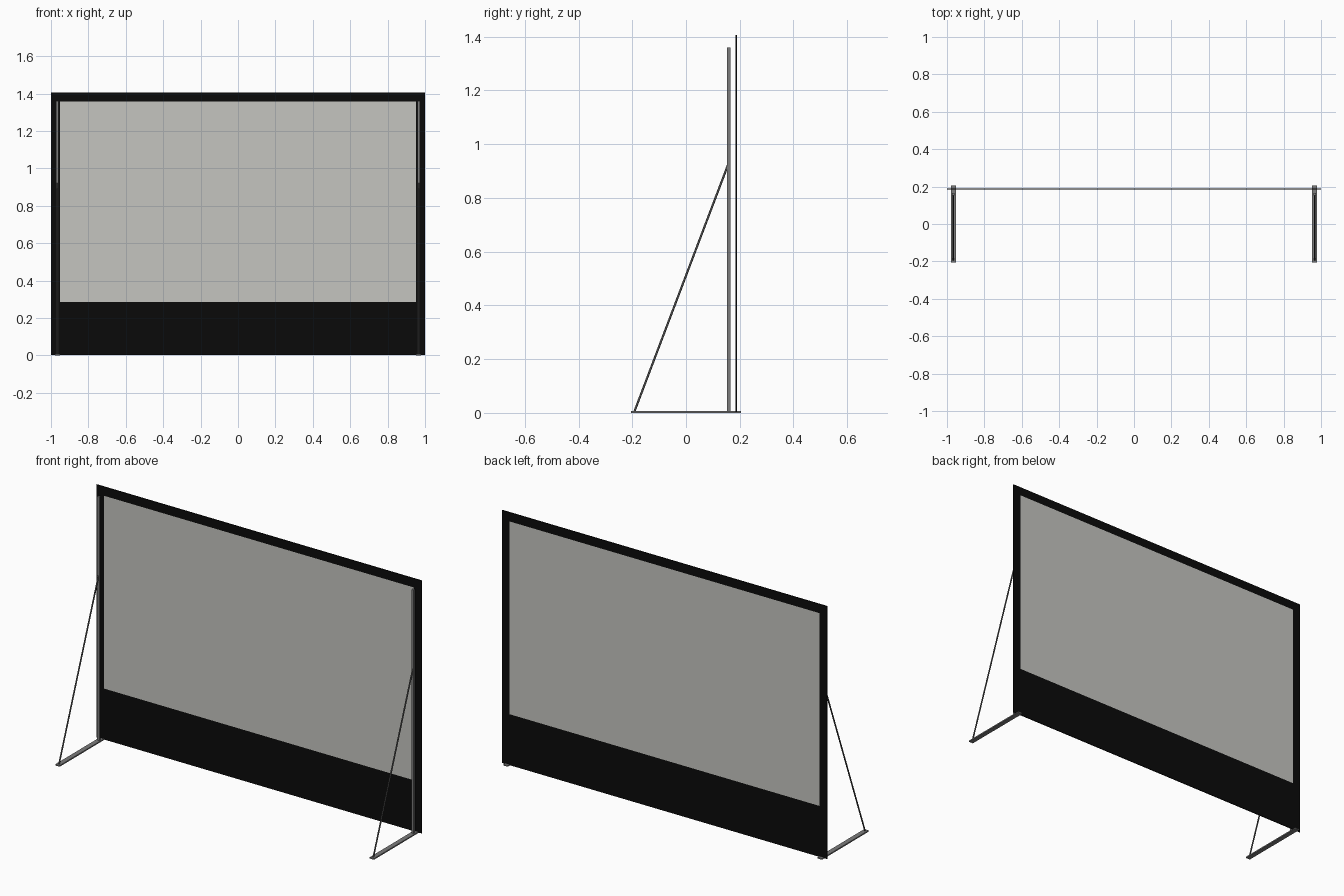
import bpy, bmesh
from mathutils import Vector

if "Cube" in bpy.data.objects:
    bpy.data.objects.remove(bpy.data.objects["Cube"])


def material(name, rgb):
    m = bpy.data.materials.new(name)
    m.diffuse_color = (*rgb, 1)
    m.use_nodes = True
    m.node_tree.nodes["Principled BSDF"].inputs["Base Color"].default_value = m.diffuse_color
    return m


BLACK = material("black fabric", (0.003, 0.003, 0.003))
SCREEN = material("screen grey", (0.56, 0.56, 0.53))
STEEL = material("steel grey", (0.2, 0.2, 0.2))
DARK = material("dark steel", (0.07, 0.07, 0.07))


def box(name, lo, hi, mat):
    """Axis-aligned box between two corners."""
    lo, hi = Vector(lo), Vector(hi)
    bm = bmesh.new()
    bmesh.ops.create_cube(bm, size=1)
    for v in bm.verts:
        v.co = (lo + hi) / 2 + v.co * (hi - lo)
    return finish(name, bm, mat)


def rod(name, a, b, radius, mat):
    """Round rod between two points."""
    a, b = Vector(a), Vector(b)
    bm = bmesh.new()
    bmesh.ops.create_cone(bm, cap_ends=True, segments=12, radius1=radius,
                          radius2=radius, depth=(b - a).length)
    turn = (b - a).to_track_quat('Z', 'Y').to_matrix().to_4x4()
    turn.translation = (a + b) / 2
    bm.transform(turn)
    return finish(name, bm, mat)


def finish(name, bm, mat):
    me = bpy.data.meshes.new(name)
    bm.to_mesh(me)
    bm.free()
    me.materials.append(mat)
    ob = bpy.data.objects.new(name, me)
    bpy.context.collection.objects.link(ob)
    return ob


# Sheet: projection area with black borders around it
Y0, Y1 = 0.184, 0.189
LEFT, BOTTOM, TOP = 0.952, 0.286, 1.357
box("projection_panel", (-LEFT, Y0, BOTTOM), (LEFT, Y1, TOP), SCREEN)
box("top_border", (-1, Y0, TOP), (1, Y1, 1.407), BLACK)
box("lower_skirt", (-1, Y0, 0.003), (1, Y1, BOTTOM), BLACK)

# Side borders and the stands, mirrored left and right
for side, s in (("left", -1), ("right", 1)):
    x = 0.966 * s
    box(side + "_border", (min(s, LEFT * s), Y0, BOTTOM),
        (max(s, LEFT * s), Y1, TOP), BLACK)
    box(side + "_foot", (x - 0.0135, -0.205, 0), (x + 0.0135, 0.205, 0.007), STEEL)
    box(side + "_post", (x - 0.0065, 0.153, 0.007), (x + 0.0065, 0.165, 1.36), STEEL)
    rod(side + "_brace", (x, -0.192, 0.005), (x, 0.157, 0.925), 0.004, DARK)
